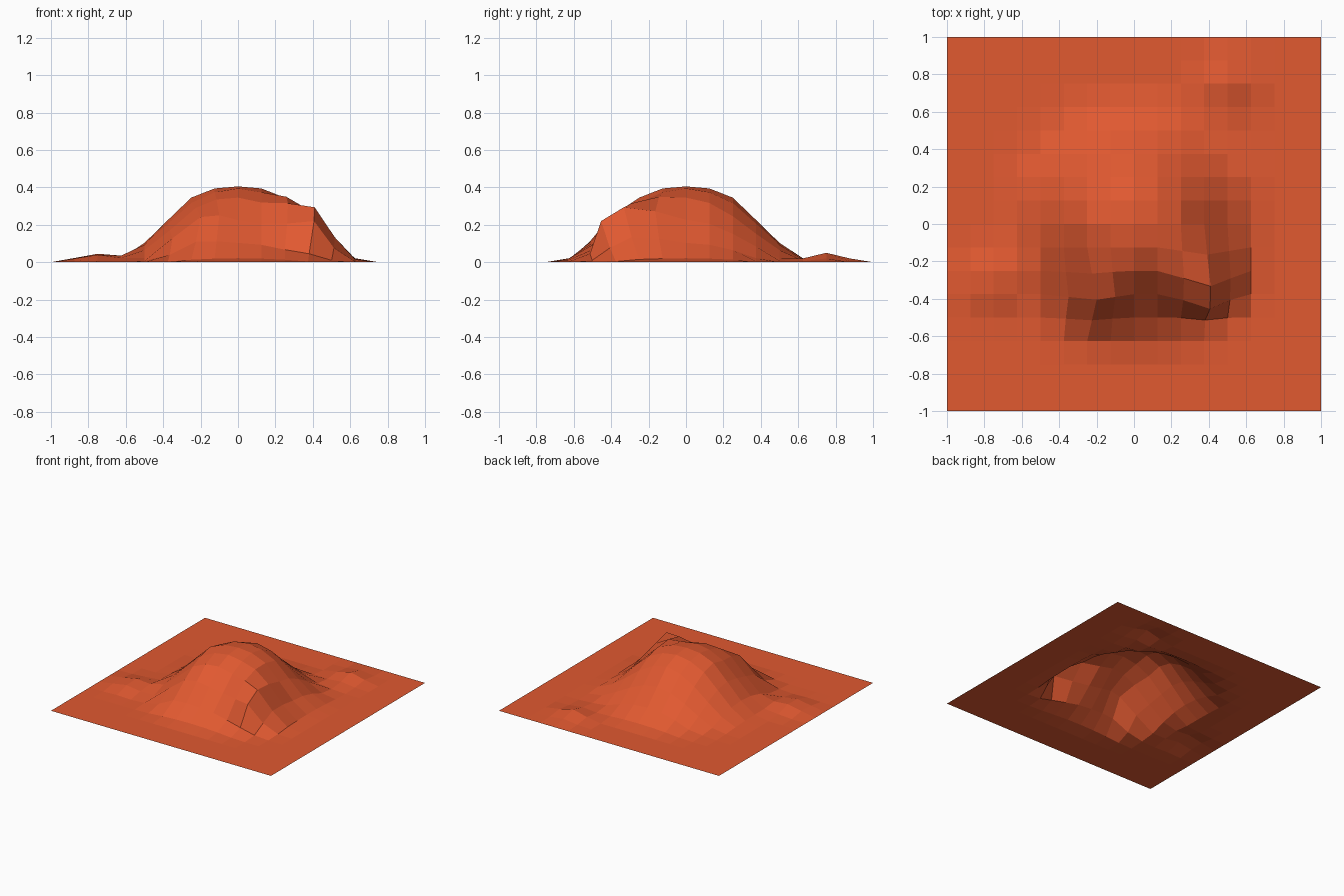
import bpy, bmesh, math
from mathutils import Vector

if "Cube" in bpy.data.objects:
    bpy.data.objects.remove(bpy.data.objects["Cube"])

mat = bpy.data.materials.new("terracotta orange")
mat.diffuse_color = (0.75, 0.10, 0.03, 1)
mat.use_nodes = True
mat.node_tree.nodes["Principled BSDF"].inputs["Base Color"].default_value = mat.diffuse_color

# Radial profile of the main hill: (distance, height)
HILL = [(0, .405), (.125, .394), (.25, .345), (.375, .225), (.5, .103), (.625, .021), (.75, 0)]

# Local pulls: centre, offset of the centre vertex, reach
PULLS = [
    ((-.25, -.375), (.05, -.03, .09), .25),    # front left shoulder
    ((.375, -.25), (.03, -.07, .12), .27),     # front right shoulder
    ((.375, -.375), (.015, -.04, .07), .2),    # foot of the right shoulder
    ((-.75, -.30), (0, 0, .05), .25),          # low mound on the left
    ((.5, .75), (0, 0, .05), .22),             # low mound at the back
]


def hill_height(d):
    for (d0, z0), (d1, z1) in zip(HILL, HILL[1:]):
        if d <= d1:
            return z0 + (z1 - z0) * (d - d0) / (d1 - d0)
    return 0.0


def falloff(d, reach):
    t = max(0.0, 1 - d / reach)
    return t * t * (3 - 2 * t)


# Terrain: one 16 x 16 grid raised into a hill
bm = bmesh.new()
bmesh.ops.create_grid(bm, x_segments=16, y_segments=16, size=1)
for v in bm.verts:
    x, y = v.co.x, v.co.y
    v.co.z = hill_height(math.hypot(x, y))
    for (cx, cy), offset, reach in PULLS:
        v.co += Vector(offset) * falloff(math.hypot(x - cx, y - cy), reach)

mesh = bpy.data.meshes.new("terrain")
bm.to_mesh(mesh)
bm.free()
mesh.materials.append(mat)
bpy.context.collection.objects.link(bpy.data.objects.new("terrain", mesh))
